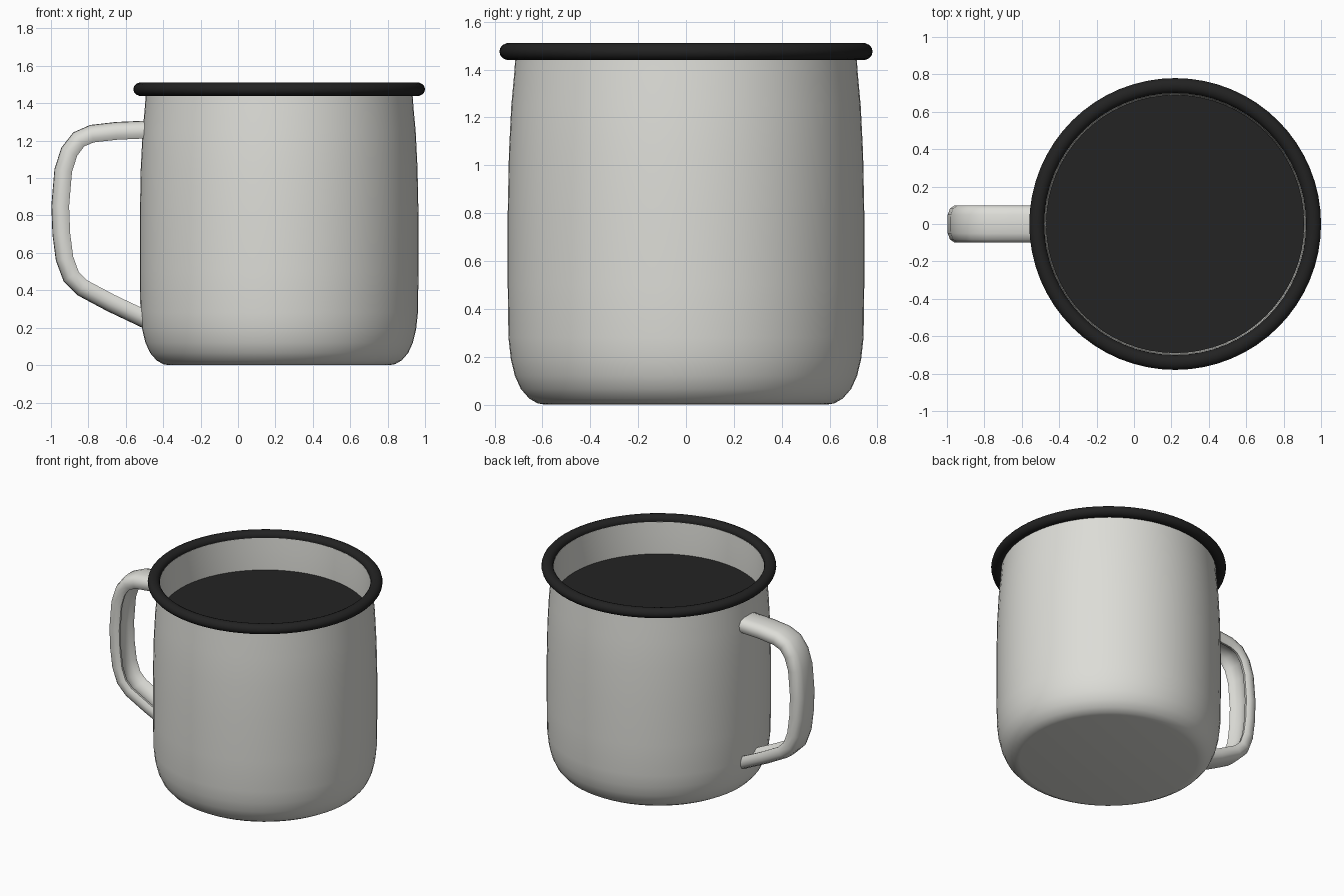
import bpy, bmesh, math
from mathutils import Vector

if "Cube" in bpy.data.objects:
    bpy.data.objects.remove(bpy.data.objects["Cube"], do_unlink=True)

CENTRE_X = 0.22
SEGMENTS = 64


def material(name, colour):
    m = bpy.data.materials.new(name)
    m.use_nodes = True
    m.diffuse_color = (*colour, 1)
    bsdf = m.node_tree.nodes["Principled BSDF"]
    bsdf.inputs["Base Color"].default_value = (*colour, 1)
    bsdf.inputs["Roughness"].default_value = 0.5
    return m


def finish(name, bm, mat, angle=40):
    bmesh.ops.recalc_face_normals(bm, faces=bm.faces)
    mesh = bpy.data.meshes.new(name)
    bm.to_mesh(mesh)
    bm.free()
    mesh.materials.append(mat)
    ob = bpy.data.objects.new(name, mesh)
    bpy.context.collection.objects.link(ob)
    bpy.ops.object.select_all(action="DESELECT")
    ob.select_set(True)
    bpy.context.view_layer.objects.active = ob
    bpy.ops.object.shade_smooth_by_angle(angle=math.radians(angle))
    return ob


def skin(bm, rings, closed):
    """Join neighbouring vertex rings with quads."""
    pairs = list(zip(rings, rings[1:] + rings[:1] if closed else rings[1:]))
    for a, b in pairs:
        n = len(a)
        for i in range(n):
            j = (i + 1) % n
            bm.faces.new((a[i], a[j], b[j], b[i]))


def lathe(name, profile, mat, closed=False):
    """Revolve (radius, height) points around the mug axis."""
    bm = bmesh.new()
    rings = []
    for r, z in profile:
        angles = [math.tau * i / SEGMENTS for i in range(SEGMENTS)]
        rings.append([bm.verts.new((CENTRE_X + r * math.cos(a), r * math.sin(a), z))
                      for a in angles])
    skin(bm, rings, closed)
    if not closed:
        bm.faces.new(rings[0])
        bm.faces.new(rings[-1])
    return finish(name, bm, mat)


enamel = material("off white enamel", (0.72, 0.72, 0.68))
black = material("black enamel", (0.016, 0.016, 0.016))
coffee = material("dark coffee", (0.017, 0.017, 0.017))

# Mug wall: outside from the base up, then inside down to the floor
lathe("mug_body", [
    (0.59, 0.0), (0.62, 0.005), (0.655, 0.025), (0.69, 0.065), (0.715, 0.12),
    (0.732, 0.19), (0.742, 0.28), (0.745, 0.5), (0.745, 0.8), (0.74, 1.05),
    (0.73, 1.25), (0.718, 1.38), (0.712, 1.47),
    (0.70, 1.47), (0.695, 1.38), (0.69, 1.2), (0.70, 0.8),
    (0.70, 0.25), (0.67, 0.1), (0.58, 0.05)], enamel)

# Rolled rim: a slightly flattened ring
rim = []
for i in range(14):
    a = math.tau * i / 14
    rim.append((0.74 + 0.04 * math.cos(a), 1.475 + 0.036 * math.sin(a)))
lathe("rolled_rim", rim, black, closed=True)

# Drink surface
lathe("drink", [(0.685, 1.225), (0.69, 1.24)], coffee)

# Handle: a grooved strap swept along a path in the XZ plane
path = [Vector(p) for p in (
    (-0.49, 1.257), (-0.65, 1.25), (-0.78, 1.235), (-0.85, 1.205), (-0.90, 1.14),
    (-0.932, 1.04), (-0.948, 0.85), (-0.942, 0.7), (-0.925, 0.57), (-0.89, 0.475),
    (-0.83, 0.415), (-0.68, 0.335), (-0.49, 0.245))]
half = [(0, 0.05), (0.05, 0.048), (0.083, 0.036), (0.1, 0.01), (0.1, -0.022),
        (0.086, -0.045), (0.066, -0.042), (0.05, -0.026), (0, -0.02)]
section = half + [(-w, t) for w, t in half[-2:0:-1]]

bm = bmesh.new()
rings = []
for i, p in enumerate(path):
    before = path[max(i - 1, 0)]
    after = path[min(i + 1, len(path) - 1)]
    d = (after - before).normalized()
    outward = Vector((d.y, -d.x))
    rings.append([bm.verts.new((p.x + outward.x * t, w, p.y + outward.y * t))
                  for w, t in section])
skin(bm, rings, False)
bm.faces.new(rings[0])
bm.faces.new(rings[-1])
finish("handle", bm, enamel, 50)
